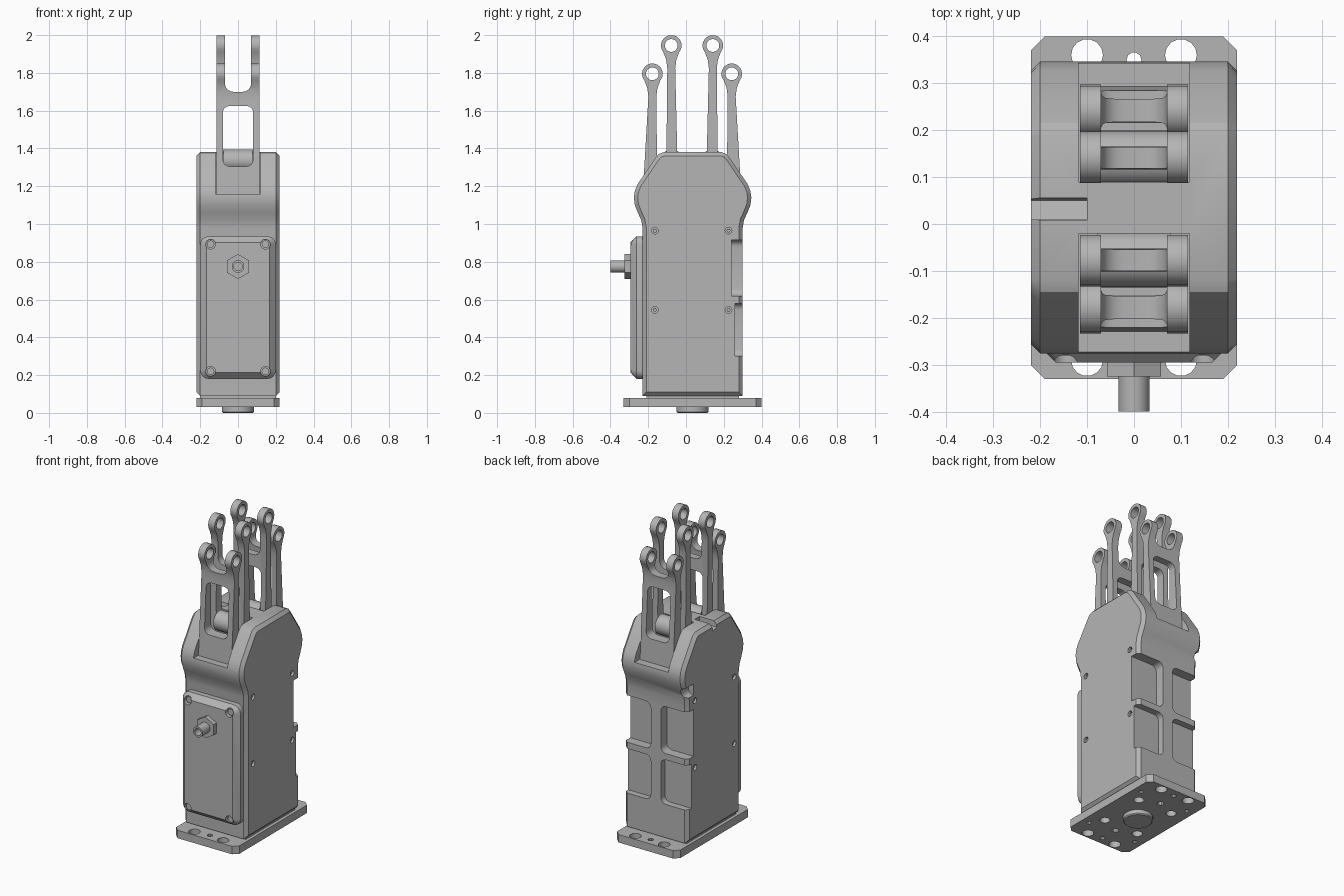
import bpy, bmesh
from math import sin, cos, pi, radians
from mathutils import Vector

cube = bpy.data.objects.get("Cube")
if cube:
    bpy.data.objects.remove(cube, do_unlink=True)

MID = 0.035  # fore-aft centre of the body

grey = bpy.data.materials.new("machined_grey")
grey.use_nodes = True
GREY = (0.46, 0.46, 0.46, 1)
grey.diffuse_color = GREY
for node in grey.node_tree.nodes:
    if node.type == "BSDF_PRINCIPLED":
        node.inputs["Base Color"].default_value = GREY


def prism(name, pts, axis, lo, hi, bevel=0, faces=None):
    """Extrude a 2D outline along an axis, optionally bevelling the chosen caps."""
    place = {"x": lambda a, b, t: (t, a, b),
             "y": lambda a, b, t: (a, t, b),
             "z": lambda a, b, t: (a, b, t)}[axis]
    bm = bmesh.new()
    low = [bm.verts.new(place(a, b, lo)) for a, b in pts]
    high = [bm.verts.new(place(a, b, hi)) for a, b in pts]
    caps = [bm.faces.new(low), bm.faces.new(high)]
    n = len(pts)
    for i in range(n):
        j = (i + 1) % n
        bm.faces.new((low[i], low[j], high[j], high[i]))
    bmesh.ops.recalc_face_normals(bm, faces=bm.faces[:])
    if bevel:
        chosen = caps if faces is None else [caps[k] for k in faces]
        edges = list({e for f in chosen for e in f.edges})
        bmesh.ops.bevel(bm, geom=edges, offset=bevel, segments=1,
                        affect="EDGES", clamp_overlap=True)
    mesh = bpy.data.meshes.new(name)
    bm.to_mesh(mesh)
    bm.free()
    mesh.materials.append(grey)
    obj = bpy.data.objects.new(name, mesh)
    bpy.context.collection.objects.link(obj)
    return obj


def circle(a, b, r, n=20, start=0.0):
    return [(a + r * cos(start + 2 * pi * i / n), b + r * sin(start + 2 * pi * i / n))
            for i in range(n)]


def rect(a0, a1, b0, b1, r=0.0, n=4):
    """Rectangle outline with rounded corners."""
    if not r:
        return [(a0, b0), (a1, b0), (a1, b1), (a0, b1)]
    pts = []
    for k, (a, b) in enumerate([(a1 - r, b1 - r), (a0 + r, b1 - r),
                                (a0 + r, b0 + r), (a1 - r, b0 + r)]):
        for i in range(n + 1):
            t = pi / 2 * (k + i / n)
            pts.append((a + r * cos(t), b + r * sin(t)))
    return pts


def cut(target, *cutters):
    """Subtract each cutter and remove it afterwards."""
    bpy.context.view_layer.objects.active = target
    for c in cutters:
        mod = target.modifiers.new("cut", "BOOLEAN")
        mod.operation = "DIFFERENCE"
        mod.solver = "EXACT"
        mod.object = c
        bpy.ops.object.modifier_apply(modifier=mod.name)
        bpy.data.objects.remove(c, do_unlink=True)


# Body: flared housing outline, described as half-depth and height
half = [(0.265, 0.09), (0.265, 0.98), (0.272, 1.02), (0.29, 1.06), (0.306, 1.10),
        (0.311, 1.14), (0.306, 1.175), (0.292, 1.21), (0.2, 1.345), (0.18, 1.37),
        (0.155, 1.38)]
outline = [(MID + d, z) for d, z in half] + [(MID - d, z) for d, z in reversed(half)]
body = prism("body_housing", outline, "x", -0.22, 0.22, bevel=0.02)

# Lever slots at the front and back of the head
for lo, hi in ((-0.5, -0.02), (0.09, 0.6)):
    cut(body, prism("slot", rect(-0.118, 0.118, lo, hi), "z", 1.16, 1.6))

# Rear pockets, open to the sides and split by a central rib
for s in (-1, 1):
    a, b = sorted((s * 0.035, s * 0.4))
    for z0, z1, depth in ((0.62, 0.915, 0.06), (0.30, 0.58, 0.04)):
        cut(body, prism("pocket", rect(a, b, z0, z1, 0.035), "y", 0.30 - depth, 0.4))

# Cable notch on top and round relief at the rear edge
cut(body,
    prism("notch", [(0.005, 1.5), (0.01, 1.345), (0.05, 1.335), (0.07, 1.5)], "x", -0.4, -0.1),
    prism("relief", circle(-0.22, 1.04, 0.035), "y", 0.24, 0.5))

# Side screws sunk into the walls
for s in (-1, 1):
    lo, hi = sorted((s * 0.2, s * 0.3))
    for y in (-0.165, 0.225):
        for z in (0.545, 0.965):
            cut(body, prism("bore", circle(y, z, 0.018, 12), "x", lo, hi))
            lo2, hi2 = sorted((s * 0.195, s * 0.21))
            prism("side_screw", circle(y, z, 0.011, 6), "x", lo2, hi2)

# Front cover with corner screws
cover = prism("front_cover", rect(-0.2, 0.2, 0.18, 0.935, 0.045), "y", -0.295, -0.22,
              bevel=0.033, faces=[0])
for x in (-0.145, 0.145):
    for z in (0.22, 0.893):
        cut(cover, prism("bore", circle(x, z, 0.026, 14), "y", -0.4, -0.265))
        prism("cover_screw", circle(x, z, 0.02, 12), "y", -0.28, -0.26)

# Cable connector
prism("connector_nut", circle(0, 0.775, 0.066, 6, pi / 6), "y", -0.325, -0.28)
barrel = prism("connector_barrel", circle(0, 0.775, 0.033), "y", -0.4, -0.3)
cut(barrel, prism("bore", circle(0, 0.775, 0.022, 14), "y", -0.5, -0.34))

# Base plate, neck and locating disc
c = 0.03
corners = [(0.22 - c, 0.365), (0.22, 0.365 - c)]
q = corners + [(x, -y) for x, y in reversed(corners)]
q += [(-x, -y) for x, y in corners] + [(-x, y) for x, y in reversed(corners)]
plate = prism("base_plate", [(x, y + MID) for x, y in q], "z", 0.03, 0.08)
for s in (-1, 1):
    for x in (-0.1, 0.1):
        cut(plate,
            prism("hole", circle(x, MID + s * 0.325, 0.034, 14), "z", 0, 0.2),
            prism("hole", circle(x * 1.2, MID + s * 0.15, 0.03, 14), "z", 0, 0.065),
            prism("hole", circle(x * 1.7, MID + s * 0.23, 0.014, 10), "z", 0, 0.065))
    cut(plate,
        prism("hole", circle(0, MID + s * 0.315, 0.016, 10), "z", 0, 0.2),
        prism("hole", circle(0, MID + s * 0.2, 0.02, 10), "z", 0, 0.065))
prism("base_neck", rect(-0.2, 0.2, -0.21, 0.28), "z", 0.07, 0.1)
prism("locating_disc", circle(0, MID, 0.085, 32), "z", 0, 0.05, bevel=0.006, faces=[0])


def lever(name, side, eye, top, foot, foot_half, window):
    """Forked lever; eye and foot are distances from the body's middle."""
    ey, ez = MID - 0.003 + side * eye, top - 0.055
    fy = MID - 0.003 + side * foot
    arc = [(ey + 0.055 * cos(radians(t)), ez + 0.055 * sin(radians(t)))
           for t in range(-40, 221, 20)]
    pts = [(fy + foot_half, 1.12), (ey + 0.021, ez - 0.12), (ey + 0.027, ez - 0.075)]
    pts += arc + [(ey - 0.027, ez - 0.075), (ey - 0.021, ez - 0.12), (fy - foot_half, 1.12)]
    obj = prism(name, pts, "x", -0.115, 0.115)
    cut(obj,
        prism("fork", rect(-0.07, 0.07, 1.70, 2.3, 0.045), "y", -0.6, 0.6),
        prism("window", rect(-0.08, 0.08, window, 1.625, 0.035), "y", -0.6, 0.6),
        prism("eye", circle(ey, ez, 0.034), "x", -0.3, 0.3))


# Two levers in each slot, with a pivot hub between their cheeks
for side, label in ((-1, "front"), (1, "rear")):
    lever(label + "_outer_lever", side, 0.21, 1.85, 0.223, 0.04, 1.305)
    lever(label + "_inner_lever", side, 0.11, 2.0, 0.105, 0.033, 1.37)
    prism(label + "_pivot_hub", circle(MID - 0.003 + side * 0.107, 1.335, 0.06, 24),
          "x", -0.078, 0.078)

# Smooth curved surfaces, keep machined edges sharp
for obj in bpy.context.scene.objects:
    obj.select_set(obj.type == "MESH")
bpy.context.view_layer.objects.active = body
bpy.ops.object.shade_smooth_by_angle(angle=radians(28))
